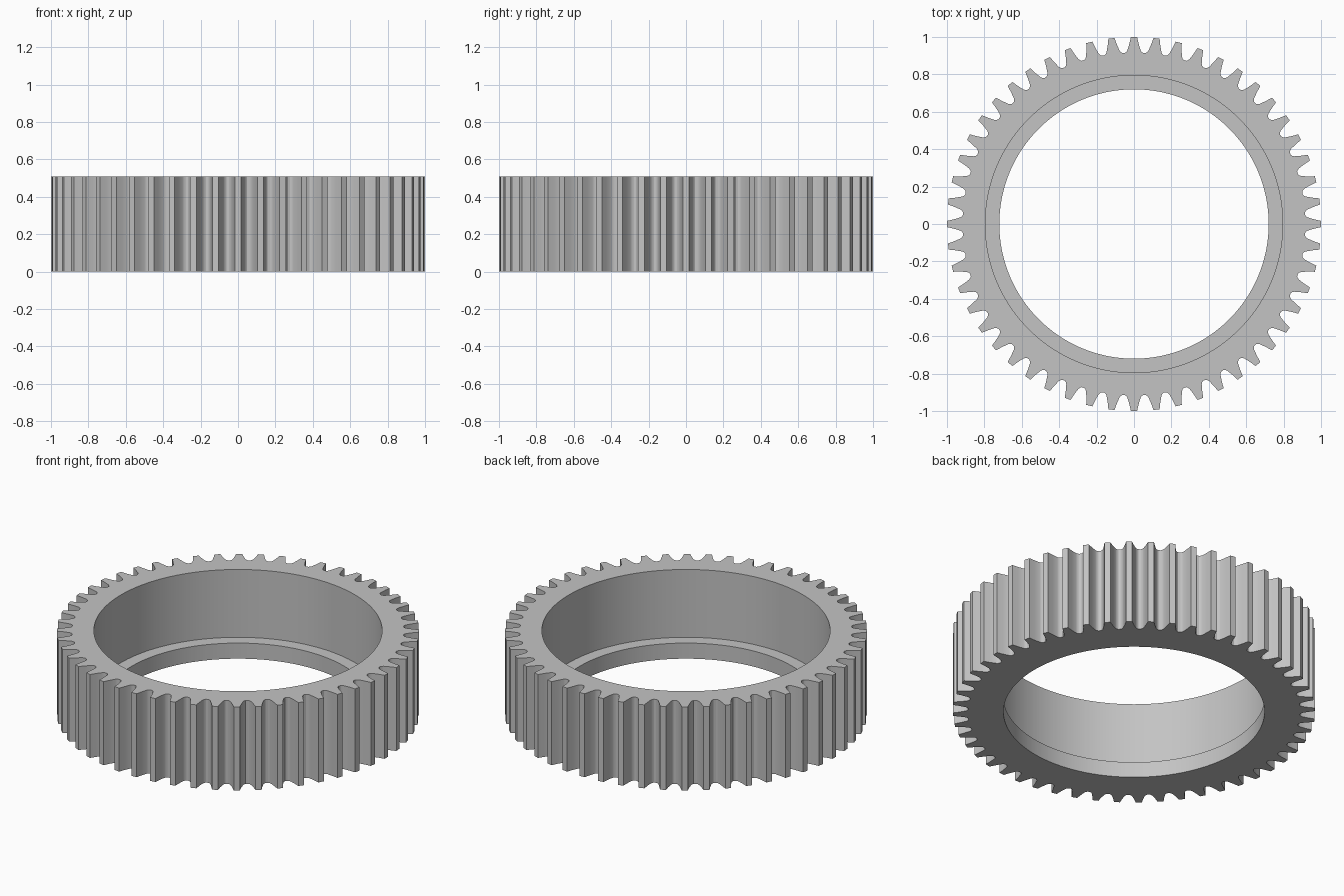
import bpy
import bmesh
from math import cos, sin, radians

cube = bpy.data.objects.get("Cube")
if cube:
    bpy.data.objects.remove(cube, do_unlink=True)

TEETH = 52
HEIGHT = 0.508
LEDGE_Z = 0.095
BORE_R, LIP_R = 0.795, 0.72

# Half a tooth from tip corner to root: (degrees from tooth centre, radius)
half = [(0.95, 1.0), (1.45, 0.965), (2.15, 0.93), (2.55, 0.921), (3.05, 0.916)]
tooth = [(-a, r) for a, r in reversed(half)] + half

# Full toothed outline in polar form
outline = [(radians(i * 360 / TEETH + a), r) for i in range(TEETH) for a, r in tooth]

bm = bmesh.new()


def ring(z, radius=None):
    """Ring of vertices: toothed outline, or a circle when a radius is given."""
    return [bm.verts.new(((radius or r) * cos(a), (radius or r) * sin(a), z))
            for a, r in outline]


# Cross-section loops: toothed wall, top face, bore, ledge, lip, underside
rings = [ring(0), ring(HEIGHT), ring(HEIGHT, BORE_R),
         ring(LEDGE_Z, BORE_R), ring(LEDGE_Z, LIP_R), ring(0, LIP_R)]
count = len(outline)
for lower, upper in zip(rings, rings[1:] + rings[:1]):
    for i in range(count):
        j = (i + 1) % count
        bm.faces.new((lower[i], lower[j], upper[j], upper[i]))
bmesh.ops.recalc_face_normals(bm, faces=bm.faces)

mesh = bpy.data.meshes.new("ring_gear")
bm.to_mesh(mesh)
bm.free()

# Plain grey metal
grey = bpy.data.materials.new("grey")
grey.use_nodes = True
colour = (0.55, 0.55, 0.55, 1)
grey.diffuse_color = colour
grey.node_tree.nodes["Principled BSDF"].inputs["Base Color"].default_value = colour
mesh.materials.append(grey)

gear = bpy.data.objects.new("ring_gear", mesh)
bpy.context.collection.objects.link(gear)
bpy.ops.object.select_all(action="DESELECT")
gear.select_set(True)
bpy.context.view_layer.objects.active = gear
bpy.ops.object.shade_smooth_by_angle(angle=radians(30))
